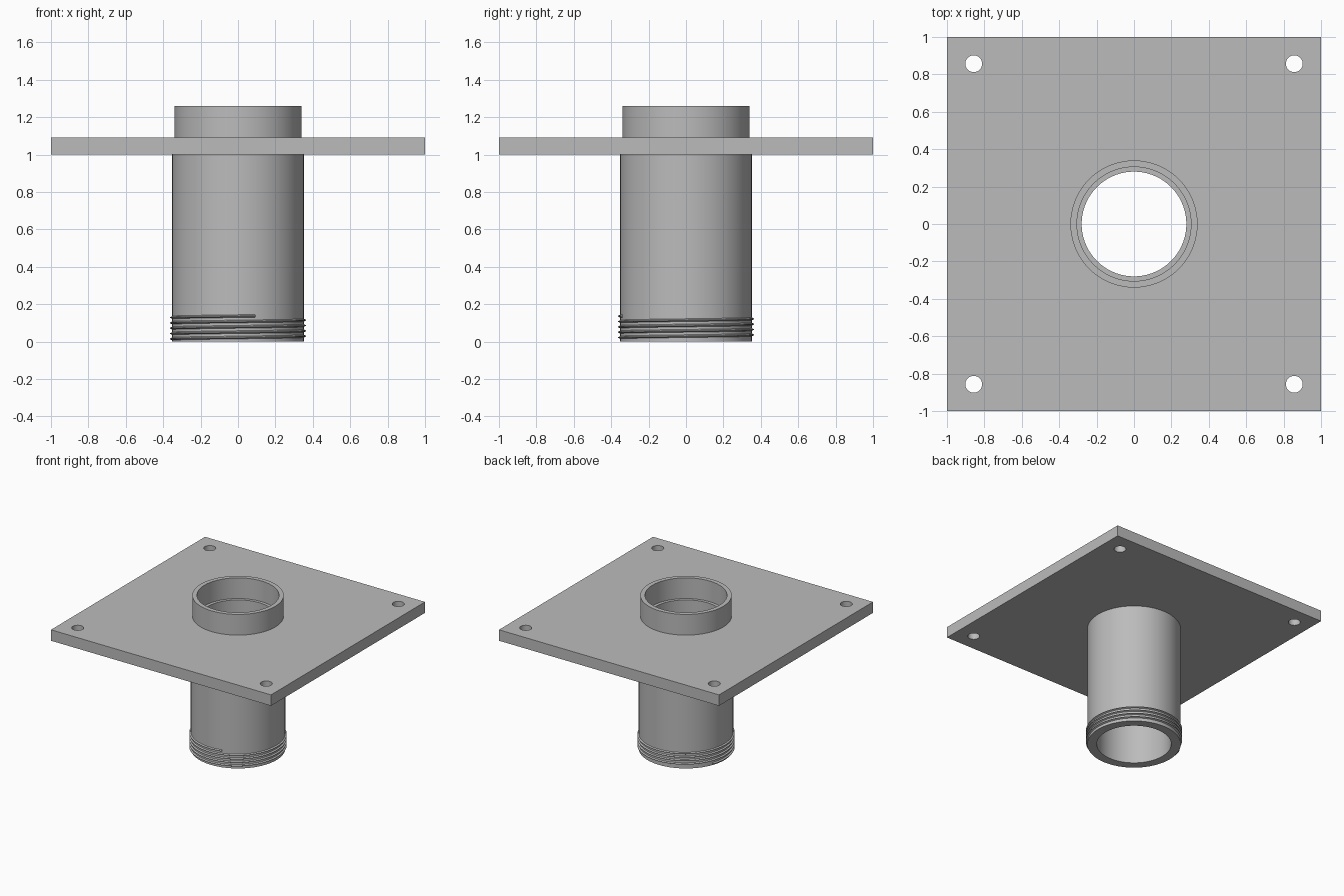
import bpy, bmesh
from math import sin, cos, pi, radians

cube = bpy.data.objects.get("Cube")
if cube:
    bpy.data.objects.remove(cube, do_unlink=True)

SEGMENTS = 72
GREY = (0.5, 0.5, 0.5, 1)
metal = bpy.data.materials.new("plain grey")
metal.use_nodes = True
metal.diffuse_color = GREY
metal.node_tree.nodes["Principled BSDF"].inputs["Base Color"].default_value = GREY


def sweep(name, rings, closed):
    """Skin a list of equal cross-sections into one solid object."""
    bm = bmesh.new()
    loops = [[bm.verts.new(p) for p in ring] for ring in rings]
    n = len(loops[0])
    for i in range(len(loops) if closed else len(loops) - 1):
        a, b = loops[i], loops[(i + 1) % len(loops)]
        for j in range(n):
            k = (j + 1) % n
            bm.faces.new((a[j], b[j], b[k], a[k]))
    if not closed:
        bm.faces.new(loops[0])
        bm.faces.new(loops[-1][::-1])
    bmesh.ops.recalc_face_normals(bm, faces=bm.faces)
    mesh = bpy.data.meshes.new(name)
    bm.to_mesh(mesh)
    bm.free()
    mesh.materials.append(metal)
    obj = bpy.data.objects.new(name, mesh)
    bpy.context.collection.objects.link(obj)
    return obj


def turn(profile, angle, lift=0):
    return [(r * cos(angle), r * sin(angle), z + lift) for r, z in profile]


def smooth(obj):
    bpy.ops.object.select_all(action='DESELECT')
    obj.select_set(True)
    bpy.context.view_layer.objects.active = obj
    bpy.ops.object.shade_smooth_by_angle(angle=radians(30))


# Hollow pipe with a stepped bore and a slimmer collar above the plate
wall = [(0.28, 0), (0.352, 0), (0.352, 1.04), (0.34, 1.04),
        (0.34, 1.26), (0.305, 1.26), (0.305, 1.09), (0.28, 1.09)]
pipe = sweep("pipe", [turn(wall, 2 * pi * i / SEGMENTS) for i in range(SEGMENTS)], True)
smooth(pipe)

# Helical thread at the foot of the pipe
PITCH, TURNS, TOP = 0.0285, 4.35, 0.137
ridge = [(0.345, -0.011), (0.363, -0.002), (0.363, 0.002), (0.345, 0.011)]
steps = int(TURNS * SEGMENTS)
rings = []
for i in range(steps + 1):
    back = TURNS * (1 - i / steps)
    rings.append(turn(ridge, radians(-75) - 2 * pi * back, TOP - PITCH * back))
thread = sweep("thread", rings, False)

# Square mounting plate
bpy.ops.mesh.primitive_cube_add(size=2, location=(0, 0, 1.045))
plate = bpy.context.object
plate.name = "mounting_plate"
plate.scale.z = 0.045
bpy.ops.object.transform_apply(location=False, rotation=False, scale=True)
plate.data.materials.append(metal)

# Corner bolt holes and the central opening
holes = [(x, y, 0.045) for x in (-0.857, 0.857) for y in (-0.857, 0.857)]
holes.append((0, 0, 0.32))
for x, y, radius in holes:
    bpy.ops.mesh.primitive_cylinder_add(vertices=48, radius=radius, depth=0.4,
                                        location=(x, y, 1.045))
    cutter = bpy.context.object
    cutter.name = "hole_cutter"
    cut = plate.modifiers.new("hole", 'BOOLEAN')
    cut.operation = 'DIFFERENCE'
    cut.solver = 'EXACT'
    cut.object = cutter
    bpy.context.view_layer.objects.active = plate
    bpy.ops.object.modifier_apply(modifier=cut.name)
    bpy.data.objects.remove(cutter, do_unlink=True)
smooth(plate)
